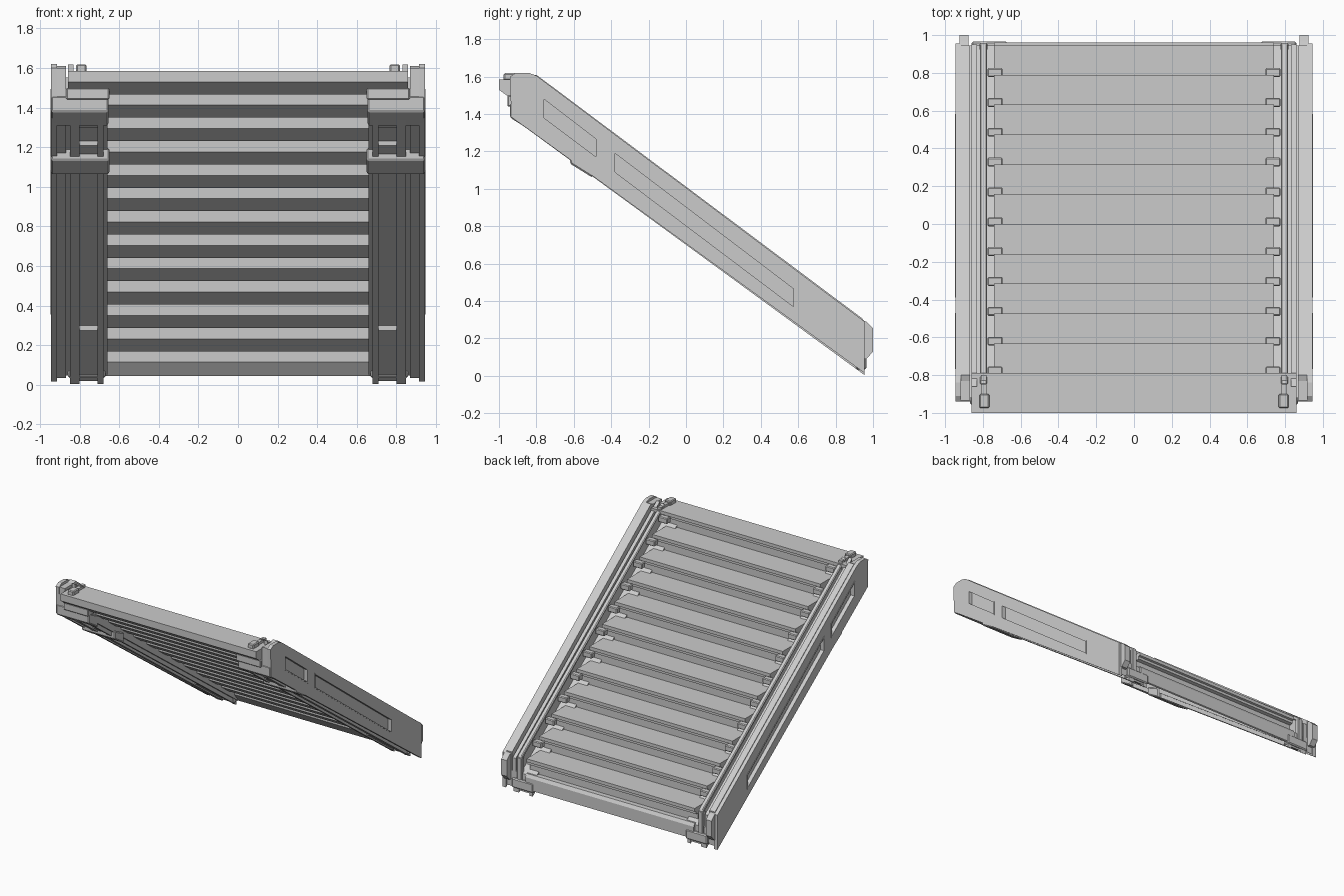
import bpy, bmesh
from mathutils import Vector

if "Cube" in bpy.data.objects:
    bpy.data.objects.remove(bpy.data.objects["Cube"])

RUN, RISE, STEPS = 0.158, 0.118, 12


def nose(y):            # line through the tread noses
    return 1.585 - 0.747 * (y + 0.79)


def bot(y):             # underside line of the stringers
    return 1.38 - 0.73 * (y + 0.93)


def prof(name, loops, x0, x1, mirror=True, bevel=0):
    """Extrude (y, z) outlines along x; extra loops become holes."""
    cu = bpy.data.curves.new(name, 'CURVE')
    cu.dimensions, cu.fill_mode = '2D', 'BOTH'
    cu.extrude = abs(x1 - x0) / 2
    for pts in loops:
        s = cu.splines.new('POLY')
        s.points.add(len(pts) - 1)
        for p, (y, z) in zip(s.points, pts):
            p.co = (y, z, 0, 1)
        s.use_cyclic_u = True
    tmp = bpy.data.objects.new(name + "_tmp", cu)
    bpy.context.collection.objects.link(tmp)
    bpy.context.view_layer.update()
    dg = bpy.context.evaluated_depsgraph_get()
    me = bpy.data.meshes.new_from_object(tmp.evaluated_get(dg))
    bpy.data.objects.remove(tmp)
    bm = bmesh.new()
    bm.from_mesh(me)
    for v in bm.verts:
        u, w, h = v.co
        v.co = Vector((h + (x0 + x1) / 2, u, w))
    bmesh.ops.remove_doubles(bm, verts=bm.verts, dist=1e-5)
    bmesh.ops.dissolve_limit(bm, angle_limit=0.01, verts=bm.verts, edges=bm.edges)
    bmesh.ops.recalc_face_normals(bm, faces=bm.faces)
    bm.to_mesh(me)
    bm.free()
    for p in me.polygons:
        p.use_smooth = False
    ob = bpy.data.objects.new(name, me)
    bpy.context.collection.objects.link(ob)
    if bevel:
        b = ob.modifiers.new("Bevel", 'BEVEL')
        b.width, b.segments = bevel, 1
    if mirror:
        ob.modifiers.new("Mirror", 'MIRROR')
    return ob


def box(name, x0, x1, y0, y1, z0, z1, mirror=True, bevel=0):
    return prof(name, [[(y0, z0), (y1, z0), (y1, z1), (y0, z1)]], x0, x1, mirror, bevel)


def strip(name, x0, x1, y0, y1, lo, hi, bevel=0):
    """Bar running down the slope between two height functions."""
    return prof(name, [[(y0, lo(y0)), (y1, lo(y1)), (y1, hi(y1)), (y0, hi(y0))]],
                x0, x1, True, bevel)


# Treads with slanted risers
for k in range(STEPS):
    F, T = -1 + RUN * k, 1.585 - RISE * k
    B = F + 0.21
    half = 0.86 if k == 0 else 0.74
    prof(f"tread_{k}", [[(F, T), (F, T - 0.055), (F + 0.085, T - 0.118),
                         (F + 0.168, T - 0.118), (F + 0.168, T - 0.055),
                         (B - 0.015, T - 0.05), (B - 0.015, T - 0.03),
                         (B, T - 0.026), (B, T)]], -half, half, False)
    # Small clips fixing each tread end
    if k < STEPS - 1:
        box(f"tread_clip_{k}", 0.695, 0.775, B - 0.012, B + 0.035, T - 0.075, T - 0.03,
            bevel=0.006)
prof("bottom_sill", [[(0.896, 0.169), (0.896, 0.114), (0.95, 0.045), (0.96, 0.05),
                      (0.96, 0.145), (0.945, 0.169)]], -0.74, 0.74, False)

# Outer side panels with two long window recesses
windows = [[(-0.76, 1.38), (-0.48, 1.17), (-0.48, 1.265), (-0.76, 1.48)],
           [(-0.38, 1.09), (0.575, 0.37), (0.575, 0.465), (-0.38, 1.19)]]
outline = [(-0.935, 1.385), (0.955, 0.015), (0.955, 0.29), (-0.80, 1.605),
           (-0.84, 1.62), (-0.91, 1.62), (-0.94, 1.60)]
prof("side_panel", [outline] + windows, 0.915, 0.945)
inner = [(-0.935, 1.40), (0.945, 0.035), (0.945, 0.305), (-0.80, 1.61),
         (-0.83, 1.60), (-0.935, 1.60)]
prof("side_web", [inner], 0.868, 0.917)


# Raised window trims
def grow(q, d):
    (a, b), (c, e), (f, g), (h, i) = q
    return [(a - d, b - d * 0.5), (c + d, e - d * 1.9), (f + d, g + d * 0.5), (h - d, i + d * 1.9)]


for i, w in enumerate(windows):
    prof(f"window_trim_{i}", [grow(w, 0.008), w], 0.93, 0.948)

# Underside channel: base, ribs and pocket fillers
strip("channel_base", 0.66, 0.868, -0.92, 0.945, lambda y: bot(y) + 0.035,
      lambda y: nose(y) - 0.13)
for n, a, b in (("inner", 0.68, 0.71), ("outer", 0.80, 0.85)):
    strip(f"channel_rib_{n}", a, b, -0.92, 0.955, bot, lambda y: bot(y) + 0.05)
for i, (a, b) in enumerate(((-0.92, -0.80), (-0.68, -0.49), (0.60, 0.95))):
    strip(f"channel_filler_{i}", 0.705, 0.805, a, b, lambda y: bot(y) + 0.012,
          lambda y: bot(y) + 0.05)
strip("channel_wall", 0.832, 0.86, -0.86, 0.95, lambda y: bot(y) + 0.04,
      lambda y: nose(y) - 0.02)

# Strap brackets wrapped around the stringer undersides
prof("upper_bracket", [[(-0.94, 1.46), (-0.94, 1.38), (-0.82, 1.305), (-0.82, 1.40)]],
     0.655, 0.944, bevel=0.008)
prof("lower_bracket", [[(-0.62, 1.20), (-0.62, 1.135), (-0.50, 1.06), (-0.50, 1.14)]],
     0.65, 0.944, bevel=0.008)
box("head_plate", 0.65, 0.868, -0.955, -0.86, 1.44, 1.50, bevel=0.006)

# Inner guide rails with end blocks and posts
strip("guide_rail", 0.778, 0.815, -0.85, 0.955, lambda y: nose(y) - 0.025,
      lambda y: min(nose(y) + 0.012, 1.62), bevel=0.008)
strip("guide_rail_fin", 0.79, 0.804, -0.85, 0.95, lambda y: nose(y) - 0.14,
      lambda y: nose(y) - 0.02)
box("rail_top_block", 0.766, 0.818, -0.975, -0.90, 1.58, 1.618, bevel=0.006)
box("rail_top_link", 0.78, 0.81, -0.91, -0.80, 1.575, 1.605)
box("rail_bottom_post", 0.775, 0.818, 0.92, 0.958, 0.06, 0.285, bevel=0.006)

# Lower end feet and end stops
box("foot_block", 0.67, 0.86, 0.91, 0.965, 0.035, 0.11, bevel=0.008)
prof("end_stop", [[(0.93, 0.09), (0.965, 0.09), (1.0, 0.13), (1.0, 0.255),
                   (0.965, 0.29), (0.93, 0.30)]], 0.876, 0.925)
